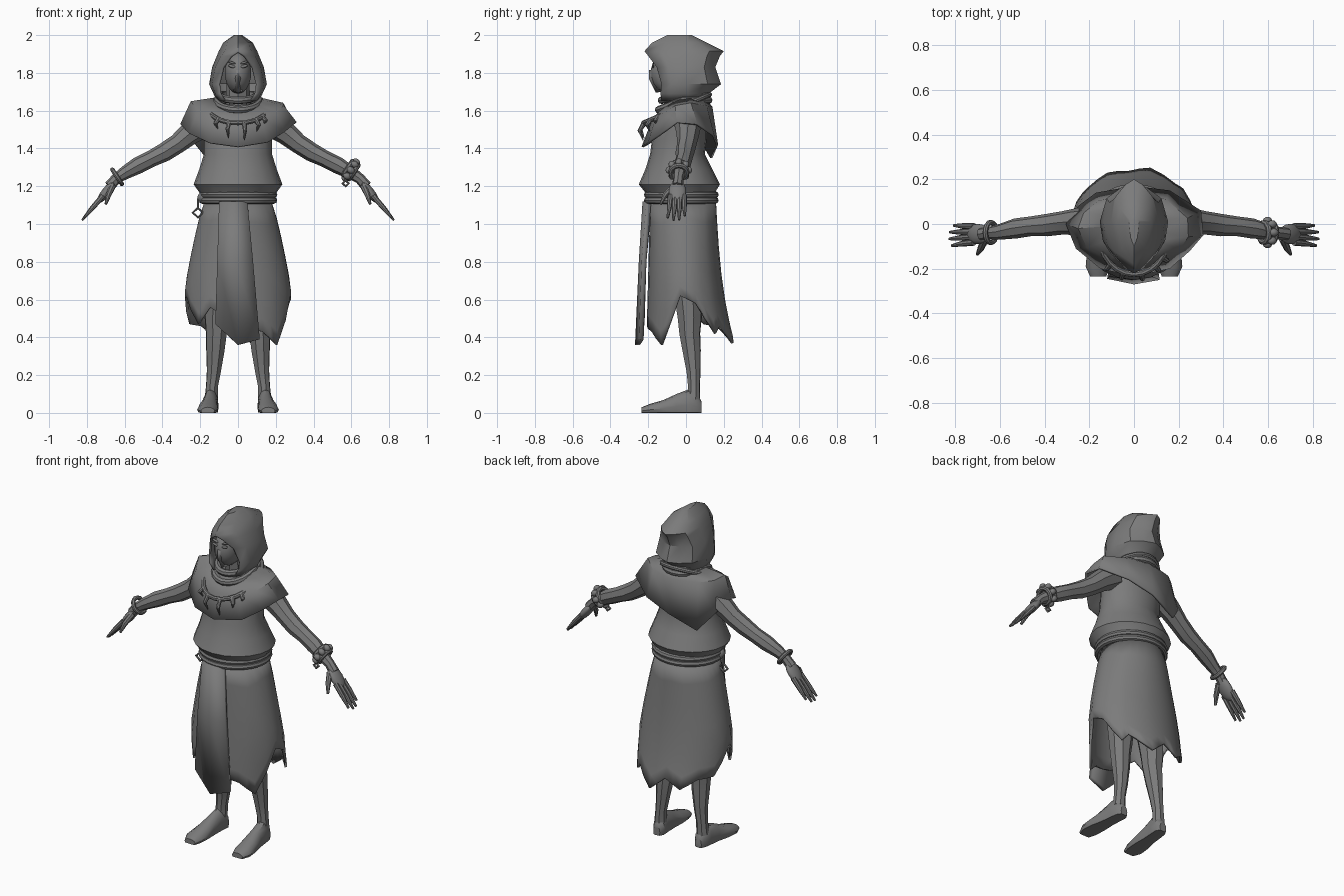
import bpy, bmesh, math
from mathutils import Vector, Matrix

default_cube = bpy.data.objects.get("Cube")
if default_cube:
    bpy.data.objects.remove(default_cube, do_unlink=True)

grey = bpy.data.materials.new("plain grey")
grey.use_nodes = True
grey.diffuse_color = (.2, .2, .2, 1)
grey.node_tree.nodes["Principled BSDF"].inputs["Base Color"].default_value = (.2, .2, .2, 1)
parts = []


def finish(name, bm, thickness=0):
    bmesh.ops.remove_doubles(bm, verts=bm.verts, dist=.0005)
    bmesh.ops.recalc_face_normals(bm, faces=bm.faces)
    mesh = bpy.data.meshes.new(name)
    bm.to_mesh(mesh)
    bm.free()
    mesh.materials.append(grey)
    obj = bpy.data.objects.new(name, mesh)
    bpy.context.collection.objects.link(obj)
    if thickness:
        solid = obj.modifiers.new("thickness", "SOLIDIFY")
        solid.thickness = thickness
        solid.offset = -1
    parts.append(obj)
    return obj


def loft(name, rings, closed=True, cap_start=False, cap_end=False, thickness=0):
    """Skin a surface over a list of equally long point rings."""
    bm = bmesh.new()
    rows = [[bm.verts.new(p) for p in ring] for ring in rings]
    count = len(rows[0])
    for low, high in zip(rows, rows[1:]):
        for i in range(count if closed else count - 1):
            j = (i + 1) % count
            bm.faces.new((low[i], low[j], high[j], high[i]))
    if cap_start:
        bm.faces.new(rows[0])
    if cap_end:
        bm.faces.new(rows[-1])
    return finish(name, bm, thickness)


def oval(z, half_width, front, back, angles):
    middle, depth = (front + back) / 2, (back - front) / 2
    return [(half_width * math.cos(a), middle + depth * math.sin(a), z) for a in angles]


def turn(count):
    return [math.tau * i / count for i in range(count)]


def tube(name, points, radii, cyclic=False):
    """Round limb or cord along a path, with a radius per point."""
    curve = bpy.data.curves.new(name, "CURVE")
    curve.dimensions = "3D"
    curve.bevel_depth = 1
    curve.bevel_resolution = 2
    curve.use_fill_caps = True
    spline = curve.splines.new("POLY")
    spline.points.add(len(points) - 1)
    spline.use_cyclic_u = cyclic
    if not isinstance(radii, (list, tuple)):
        radii = [radii] * len(points)
    for point, co, radius in zip(spline.points, points, radii):
        point.co = (*co, 1)
        point.radius = radius
    source = bpy.data.objects.new(name + " path", curve)
    bpy.context.collection.objects.link(source)
    bpy.context.view_layer.update()
    mesh = bpy.data.meshes.new_from_object(source.evaluated_get(bpy.context.evaluated_depsgraph_get()))
    bpy.data.objects.remove(source, do_unlink=True)
    bm = bmesh.new()
    bm.from_mesh(mesh)
    bpy.data.meshes.remove(mesh)
    return finish(name, bm)


def ball(name, place, size, tilt=0):
    bm = bmesh.new()
    bmesh.ops.create_uvsphere(bm, u_segments=14, v_segments=9, radius=1)
    bm.transform(Matrix.Translation(place) @ Matrix.Rotation(tilt, 4, "Y") @ Matrix.Diagonal((*size, 1)))
    return finish(name, bm)


# Torso with a full blouse gathered over the belt
torso = [(1.12, .18, -.19, .14), (1.16, .2, -.21, .15), (1.21, .235, -.25, .18),
         (1.29, .205, -.215, .14), (1.37, .18, -.19, .1), (1.45, .18, -.18, .11),
         (1.55, .19, -.15, .11), (1.63, .12, -.1, .09)]
loft("blouse", [oval(*row, turn(20)) for row in torso], cap_start=True, cap_end=True)
for i, z in enumerate((1.155, 1.125)):
    tube(f"belt_cord_{i + 1}", oval(z, .19, -.205, .155, turn(24)), .018, True)

# Skirt with a ragged hem: degrees around the body and hem height
hem = [(-90, .46), (-62, .43), (-42, .36), (-9, .62), (14, .58), (38, .42), (48, .46), (75, .37),
       (95, .45), (115, .4), (135, .46), (157, .47), (180, .6), (192, .62), (221, .47), (238, .56)]
columns = []
for (a, z), (b, w) in zip(hem, hem[1:] + [(270, .46)]):
    columns += [(math.radians(a), z), (math.radians((a + b) / 2), (z + w) / 2)]


def skirt_point(angle, z):
    t = (1.11 - z) / .74
    width = .18 + .1 * min(1, 1.7 * t) ** .8
    front, back = -.19 - .02 * t, .16 + .04 * t + .06 * t ** 3
    return oval(z, width, front, back, [angle])[0]


loft("skirt", [[skirt_point(a, 1.11 + (z - 1.11) * t) for a, z in columns]
               for t in (0, .15, .35, .55, .75, .9, 1)], thickness=.014)

# Creased cloth panel hanging at the front
loft("front_panel", [[(-.1, -.205, 1.12), (-.02, -.23, 1.12), (.05, -.21, 1.12)],
                     [(-.11, -.235, .8), (-.01, -.25, .8), (.08, -.235, .8)],
                     [(-.12, -.245, .47), (0, -.27, .36), (.115, -.25, .39)]],
     closed=False, thickness=.026)

# Uneven shoulder mantle, longest behind the right shoulder
mantle_hem = [(0, -.235, 1.41), (.16, -.2, 1.435), (.25, -.12, 1.49), (.31, -.05, 1.54),
              (.3, .06, 1.53), (.16, .15, 1.47), (0, .17, 1.42), (-.17, .14, 1.35),
              (-.25, .08, 1.45), (-.305, 0, 1.53), (-.26, -.11, 1.48), (-.15, -.2, 1.43)]
collar, shoulder = [], []
for x, y, z in mantle_hem:
    way = Vector((x / .3, y / .2)).normalized()
    ahead, behind = max(0, -way.y), max(0, way.y)
    shoulder.append((.25 * way.x, -.02 + .16 * way.y, 1.65 - .1 * ahead - .03 * behind))
    collar.append((.12 * way.x, -.01 + .11 * way.y, 1.67 - .04 * ahead))
loft("mantle", [collar, shoulder, mantle_hem], thickness=.012)

# Hood: height, half width, front rim, back, half width of the face opening
hood_rows = [(1.65, .11, -.13, .1, .075), (1.69, .13, -.135, .12, .1), (1.74, .153, -.13, .185, .105),
             (1.83, .137, -.155, .155, .082), (1.89, .112, -.2, .18, .04), (1.915, .102, -.22, .2, 0),
             (1.96, .078, -.18, .11, 0), (2, .022, -.1, .03, 0)]
hood = []
for z, width, front, back, gap in hood_rows:
    half = [(gap, front), (gap + (width - gap) * .7, front * .6), (width, .01),
            (width * .8, back * .62), (width * .38, back * .88), (0, back)]
    hood.append([(x, y, z) for x, y in half] + [(-x, y, z) for x, y in half[-2::-1]])
loft("hood", hood, closed=False, cap_end=True, thickness=.012)

# Face, mask ridge and eyes inside the hood
ball("face", (0, -.09, 1.8), (.072, .098, .11))
loft("mask", [[(-.066, -.12, 1.81), (0, -.195, 1.815), (.066, -.12, 1.81)],
              [(-.062, -.12, 1.77), (0, -.197, 1.77), (.062, -.12, 1.77)],
              [(-.02, -.13, 1.7), (0, -.16, 1.695), (.02, -.13, 1.7)]], closed=False, thickness=.01)
tube("neck", [(0, 0, 1.55), (0, -.03, 1.75)], [.07, .06])
for side, label in ((1, "left"), (-1, "right")):
    ball(f"{label}_eye", (side * .032, -.174, 1.835), (.021, .006, .008), -side * .25)
    ball(f"{label}_brow", (side * .034, -.168, 1.855), (.026, .008, .006), -side * .3)

# Rolled scarf under the hood
for i, (z, width, front, back, dip) in enumerate([(1.685, .1, -.13, .11, .03), (1.655, .115, -.145, .12, .05)]):
    path = [(x, y, height - dip * max(0, -math.sin(a)))
            for a, (x, y, height) in zip(turn(20), oval(z, width, front, back, turn(20)))]
    tube(f"scarf_roll_{i + 1}", path, .02, True)


# Necklace with curved fangs
def necklace_point(a):
    return Vector((.155 * math.cos(a), -.05 + .175 * math.sin(a), 1.61 + .075 * math.sin(a)))


tube("necklace", [necklace_point(a) for a in turn(24)], .013, True)
for i, (degrees, length) in enumerate([(-132, .05), (-108, .085), (-78, .095), (-52, .06), (-35, .045)]):
    root = necklace_point(math.radians(degrees))
    out = Vector((math.cos(math.radians(degrees)), math.sin(math.radians(degrees)), 0))
    tube(f"fang_{i + 1}", [root, root + out * .025 - Vector((0, 0, length * .45)),
                           root + out * .005 - Vector((0, 0, length))], [.014, .011, .002])

# Arms, hands, legs and feet
foot_rows = [(.083, .14, .022, .06), (.06, .14, .038, .1), (.015, .145, .041, .125), (-.05, .15, .043, .1),
             (-.12, .157, .053, .068), (-.19, .162, .054, .048), (-.235, .16, .036, .03)]
for side, label in ((1, "left"), (-1, "right")):
    def mirror(points):
        return [(side * x, y, z) for x, y, z in points]

    tube(f"{label}_arm", mirror([(.17, .01, 1.54), (.26, .01, 1.475), (.32, .005, 1.425), (.39, -.005, 1.38),
                                 (.46, -.01, 1.345), (.53, -.02, 1.31), (.6, -.035, 1.27),
                                 (.645, -.04, 1.24), (.68, -.045, 1.2)]),
         [.075, .06, .052, .05, .044, .045, .035, .028, .03])
    ball(f"{label}_palm", (side * .697, -.045, 1.17), (.075, .046, .024), side * math.radians(52))
    for i in range(4):
        y = -.082 + i * .024
        reach = (.9, 1, .98, .82)[i]
        tube(f"{label}_finger_{i + 1}",
             mirror([(.715, y, 1.15), (.715 + .06 * reach, y * 1.1 + .002, 1.15 - .07 * reach),
                     (.715 + .11 * reach, y * 1.25 + .006, 1.15 - .13 * reach)]), [.015, .013, .006])
    tube(f"{label}_thumb", mirror([(.665, -.065, 1.2), (.685, -.11, 1.155), (.7, -.135, 1.105)]),
         [.018, .015, .007])

    tube(f"{label}_leg", mirror([(.1, 0, .95), (.105, .01, .65), (.113, .02, .5), (.115, .02, .42),
                                 (.12, .03, .33), (.128, .04, .22), (.138, .042, .14), (.142, .04, .07)]),
         [.085, .08, .067, .058, .051, .039, .033, .037])
    rings = []
    for y, x, width, height in foot_rows:
        rings.append([(side * (x + width * math.cos(a)), y,
                       height * max(0, .35 + .65 * math.sin(a))) for a in turn(12)])
    loft(f"{label}_foot", rings, cap_start=True, cap_end=True)


# Plain ring on the right wrist, beaded band with charm on the left
def wrist_loop(x, z, radius, count, shift=0):
    across = Vector((math.copysign(.55, x), 0, .83))
    along = Vector((math.copysign(.83, x), 0, -.55)) * shift
    return [Vector((x, -.038, z)) + along + Vector((0, radius * math.cos(a), 0)) + across * radius * math.sin(a)
            for a in turn(count)]


tube("wrist_ring", wrist_loop(-.64, 1.25, .045, 16), .012, True)
for i, shift in enumerate((-.018, .018)):
    tube(f"wrist_band_{i + 1}", wrist_loop(.597, 1.285, .043, 12, shift), .014, True)
for i, place in enumerate(wrist_loop(.597, 1.285, .052, 8)):
    ball(f"wrist_bead_{i + 1}", place, (.022, .018, .018), .6)


def charm(name, x, y, z, size):
    """Cord with a small open diamond hanging from it."""
    tube(name + "_cord", [(x, y, z), (x, y, z - size)], .006)
    low = z - size
    tube(name, [(x, y, low), (x + size * .55, y, low - size * .5), (x, y, low - size),
                (x - size * .55, y, low - size * .5)], .007, True)


charm("wrist_charm", .57, -.06, 1.26, .03)
ball("belt_knot", (-.185, -.06, 1.14), (.03, .035, .03))
charm("belt_charm", -.212, -.06, 1.135, .05)

# Smooth shading that keeps the hard creases
bpy.ops.object.select_all(action="DESELECT")
for obj in parts:
    obj.select_set(True)
bpy.context.view_layer.objects.active = parts[0]
bpy.ops.object.shade_smooth_by_angle(angle=math.radians(35))
